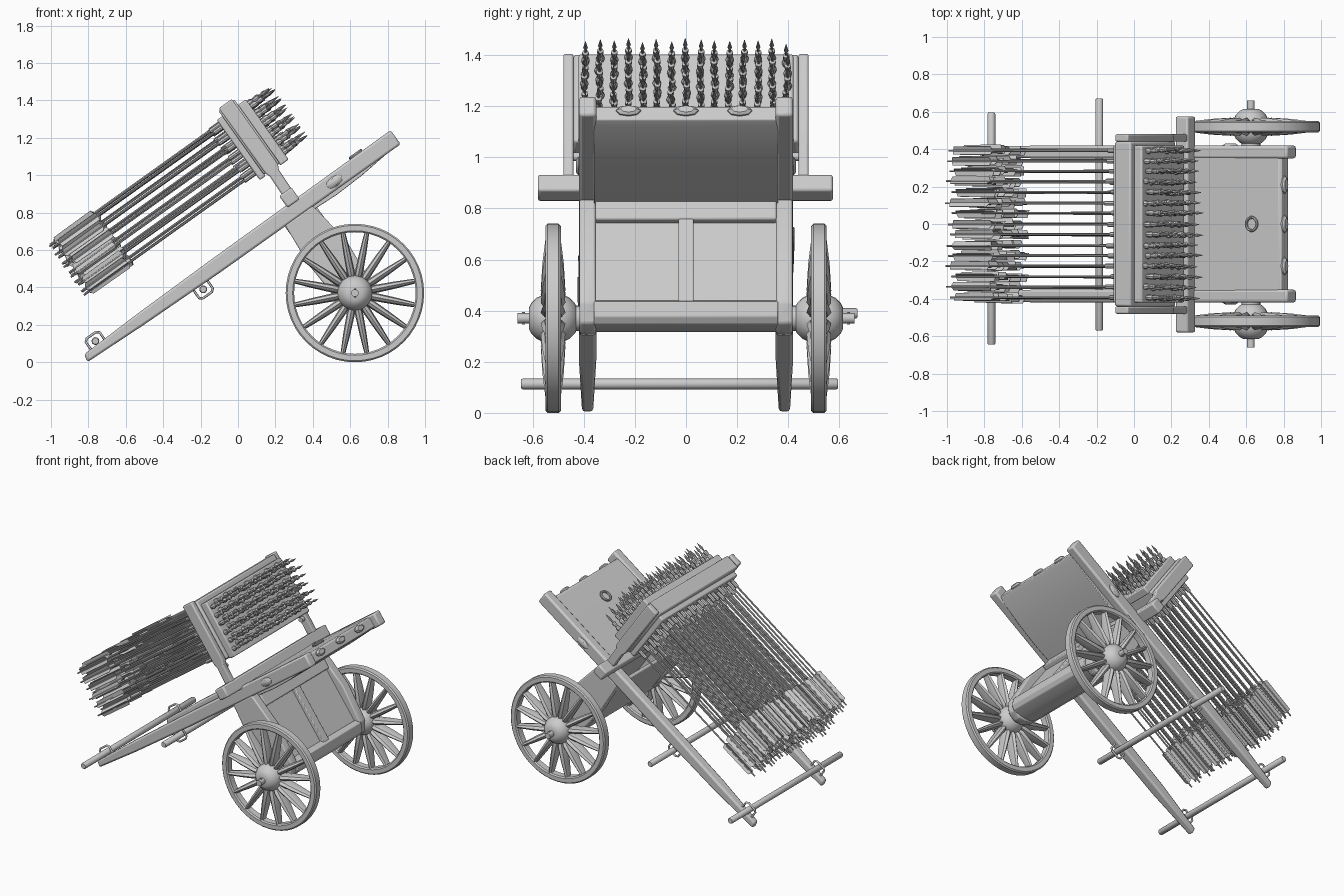
import bpy, bmesh, math, random
from mathutils import Matrix, Vector

if "Cube" in bpy.data.objects:
    bpy.data.objects.remove(bpy.data.objects["Cube"])

random.seed(4)
TILT = Matrix.Rotation(-math.radians(35.5), 4, 'Y')   # cart frame: x along shafts, z off the deck
ALONG_X = Matrix.Rotation(math.pi / 2, 4, 'Y')
ALONG_Y = Matrix.Rotation(-math.pi / 2, 4, 'X')
FLAT = Matrix.Identity(4)


def finish(name, bm, mat=TILT, bevel=0.0):
    bmesh.ops.recalc_face_normals(bm, faces=bm.faces)
    me = bpy.data.meshes.new(name)
    bm.to_mesh(me)
    bm.free()
    ob = bpy.data.objects.new(name, me)
    bpy.context.collection.objects.link(ob)
    ob.matrix_world = mat
    if bevel:
        m = ob.modifiers.new("bevel", 'BEVEL')
        m.width, m.segments, m.limit_method = bevel, 2, 'ANGLE'
    bpy.ops.object.select_all(action='DESELECT')
    ob.select_set(True)
    bpy.context.view_layer.objects.active = ob
    bpy.ops.object.shade_smooth_by_angle(angle=math.radians(35))
    return ob


def prism(name, pts, y0, y1, bevel=0.008):
    """Side profile (u, v) extruded across y."""
    bm = bmesh.new()
    f = bm.faces.new([bm.verts.new((u, y0, v)) for u, v in pts])
    r = bmesh.ops.extrude_face_region(bm, geom=[f])
    vs = [g for g in r['geom'] if isinstance(g, bmesh.types.BMVert)]
    bmesh.ops.translate(bm, verts=vs, vec=(0, y1 - y0, 0))
    return finish(name, bm, TILT, bevel)


def box(name, u0, u1, y0, y1, v0, v1, bevel=0.008):
    return prism(name, [(u0, v0), (u1, v0), (u1, v1), (u0, v1)], y0, y1, bevel)


def lathe(bm, prof, M, seg, closed=False):
    """Rings of (radius, height) turned about the local z of M."""
    rings = [[bm.verts.new(M @ Vector((r * math.cos(2 * math.pi * i / seg),
              r * math.sin(2 * math.pi * i / seg), h))) for i in range(seg)] for r, h in prof]
    pairs = list(zip(rings, rings[1:])) + ([(rings[-1], rings[0])] if closed else [])
    for a, b in pairs:
        for i in range(seg):
            bm.faces.new((a[i], a[(i + 1) % seg], b[(i + 1) % seg], b[i]))
    if not closed:
        bm.faces.new(rings[0])
        bm.faces.new(rings[-1])


def turned(name, prof, M, seg=16, mat=TILT, closed=False):
    bm = bmesh.new()
    lathe(bm, prof, M, seg, closed)
    return finish(name, bm, mat)


# wheels: rim, domed hub and spokes
wc = Vector((0.625, 0, 0.37))
for s, side in ((-1, "near"), (1, "far")):
    C = Matrix.Translation(wc + Vector((0, 0.52 * s, 0))) @ ALONG_Y
    turned("wheel_rim_" + side, [(0.325, -0.022), (0.333, -0.03), (0.362, -0.03), (0.37, -0.022),
           (0.37, 0.022), (0.362, 0.03), (0.333, 0.03), (0.325, 0.022)], C, 48, FLAT, True)
    turned("wheel_hub_" + side, [(0.04, -0.095), (0.06, -0.085), (0.08, -0.065), (0.092, -0.04),
           (0.096, 0), (0.092, 0.04), (0.08, 0.065), (0.06, 0.085), (0.04, 0.095)], C, 24, FLAT)
    bm = bmesh.new()
    for i in range(16):
        S = C @ Matrix.Rotation(2 * math.pi * (i + 0.5) / 16, 4, 'Z') @ ALONG_X @ Matrix.Diagonal((2.2, 1, 1, 1))
        lathe(bm, [(0.014, 0.07), (0.022, 0.11), (0.019, 0.22), (0.0125, 0.335)], S, 8)
    finish("wheel_spokes_" + side, bm, FLAT)
    # linch pin through the axle end
    turned("linch_pin_" + side, [(0.006, -0.024), (0.006, 0.024)],
           Matrix.Translation(wc + Vector((0, 0.635 * s, 0))), 8, FLAT)
turned("axle", [(0.02, -0.66), (0.02, -0.44), (0.05, -0.44), (0.05, 0.44), (0.02, 0.44), (0.02, 0.66)],
       Matrix.Translation(wc) @ ALONG_Y, 20, FLAT)

# shafts, box cheeks, rack posts
for s, side in ((-1, "near"), (1, "far")):
    sh = prism("shaft_" + side, [(-0.655, 0.468), (-0.3, 0.455), (0.2, 0.446), (1.385, 0.444),
               (1.385, 0.536), (0.2, 0.53), (-0.3, 0.523), (-0.645, 0.512)],
               s * 0.385 - 0.034, s * 0.385 + 0.034, 0.012)
    for v in sh.data.vertices:      # slimmer handle end
        if v.co.x < -0.5:
            v.co.y = s * 0.385 + (v.co.y - s * 0.385) * 0.65
    prism("box_cheek_" + side, [(0.63, 0.45), (0.61, 0.2), (0.625, -0.04), (0.67, -0.105), (0.72, -0.13),
          (0.78, -0.125), (0.83, -0.06), (0.85, 0.2), (0.81, 0.45)], s * 0.385 - 0.032, s * 0.385 + 0.032)
    prism("rack_post_" + side, [(0.71, 0.55), (0.77, 0.55), (0.775, 0.71), (0.79, 0.74), (0.79, 1.165),
          (0.705, 1.165), (0.705, 0.74), (0.715, 0.71)], s * 0.46 - 0.02, s * 0.46 + 0.02)
    # pivot stub under the rack
    turned("rack_pivot_" + side, [(0.017, -0.03), (0.017, 0.03)],
           Matrix.Translation((0.745, s * 0.445, 0.70)) @ ALONG_Y, 12)
    # faceted boss on the shaft flank
    turned("shaft_boss_" + side, [(0.028, -0.042), (0.028, 0.036), (0.018, 0.046)],
           Matrix.Translation((0.98, s * 0.385, 0.487)) @ Matrix.Diagonal((1.8, s, 1, 1)) @ ALONG_Y, 8)

# crossbars held by staples
for k, (u, v, y0, y1, d) in enumerate(((-0.555, 0.535, -0.645, 0.595, 1), (0.075, 0.425, -0.57, 0.67, -1))):
    turned(f"crossbar_{k}", [(0.017, y0), (0.021, y0 + 0.006), (0.021, y1 - 0.006), (0.017, y1)],
           Matrix.Translation((u, 0, v)) @ ALONG_Y, 12)
    for s in (-1, 1):
        cu = bpy.data.curves.new("staple", 'CURVE')
        cu.dimensions, cu.bevel_depth, cu.bevel_resolution = '3D', 0.007, 1
        sp = cu.splines.new('POLY')
        path = [(-0.045, -0.04), (-0.045, 0.025), (-0.03, 0.038), (0.03, 0.038), (0.045, 0.025), (0.045, -0.04)]
        sp.points.add(len(path) - 1)
        for p, (a, b) in zip(sp.points, path):
            p.co = (u + a, s * 0.385, v + d * b, 1)
        ob = bpy.data.objects.new(f"staple_{k}_{'near' if s < 0 else 'far'}", cu)
        bpy.context.collection.objects.link(ob)
        ob.matrix_world = TILT

# deck with underside curve, end bosses and ring
prism("deck", [(0.77, 0.43), (0.95, 0.422), (1.12, 0.428), (1.31, 0.447), (1.338, 0.455), (1.338, 0.515),
      (1.325, 0.525), (1.1, 0.53), (0.77, 0.53)], -0.36, 0.36, 0.004)
for k, y in enumerate((-0.225, 0, 0.21)):
    turned(f"deck_boss_{k}", [(0.024, 1.30), (0.024, 1.345), (0.016, 1.355)],
           Matrix.Translation((0, y, 0.495)) @ Matrix.Diagonal((1, 2, 1, 1)) @ ALONG_X, 8)
turned("deck_ring", [(0.035 + 0.008 * math.cos(t * math.pi / 4), 0.008 * math.sin(t * math.pi / 4))
       for t in range(8)], Matrix.Translation((1.157, 0, 0.54)), 20, TILT, True)

# panelled box beneath the deck
box("box_back", 0.625, 0.65, -0.36, 0.36, -0.05, 0.45)
box("box_front_panel", 0.77, 0.795, -0.36, 0.36, -0.1, 0.45, 0.003)
box("box_top_rail", 0.78, 0.825, -0.355, 0.355, 0.345, 0.45)
prism("box_bottom_rail", [(0.625, -0.04), (0.67, -0.09), (0.72, -0.115), (0.78, -0.13), (0.81, -0.115),
      (0.835, -0.06), (0.80, -0.03)], -0.36, 0.36, 0.005)
box("box_centre_stile", 0.785, 0.82, -0.03, 0.03, -0.05, 0.38, 0.005)

# turning beam and arrow rack
box("cross_beam", 0.695, 0.775, -0.58, 0.575, 0.518, 0.596, 0.01)
box("rack_back_board", 0.66, 0.70, -0.42, 0.42, 0.725, 1.12)
box("rack_core", 0.695, 0.80, -0.44, 0.44, 0.735, 1.155, 0.01)
box("rack_front_board", 0.795, 0.85, -0.42, 0.42, 0.725, 1.12)

# arrows: shaft, powder tube with bands, head, three feathers
bm_a, bm_f = bmesh.new(), bmesh.new()
for r in range(6):
    for c in range(15):
        j = random.uniform(-0.035, 0.0)
        y = -0.395 + c * 0.0564 + random.uniform(-0.004, 0.004)
        v = 0.772 + r * 0.06 + (0.02 if c % 2 else 0) + random.uniform(-0.004, 0.004)
        P = Matrix.Translation((j, y, v)) @ ALONG_X
        lathe(bm_a, [(0.005, -0.43), (0.006, 0.62), (0.013, 0.62), (0.013, 0.87), (0.016, 0.875), (0.016, 0.89),
              (0.009, 0.90), (0.013, 0.92), (0.013, 0.935), (0.005, 0.94), (0.005, 0.955),
              (0.009, 0.967), (0.001, 1.01)], P, 8)
        spin = random.uniform(0, 2)
        for k in range(3):
            B = P @ Matrix.Rotation(spin + k * 2.094, 4, 'Z')
            vs = [[bm_f.verts.new(B @ Vector((a, t, h))) for a, h in
                  ((0.003, -0.40), (0.025, -0.39), (0.027, -0.15), (0.003, -0.14))] for t in (-0.0015, 0.0015)]
            bm_f.faces.new(vs[0])
            bm_f.faces.new(vs[1])
            for i in range(4):
                n = (i + 1) % 4
                bm_f.faces.new((vs[0][i], vs[0][n], vs[1][n], vs[1][i]))
finish("arrows", bm_a)
finish("arrow_feathers", bm_f)
